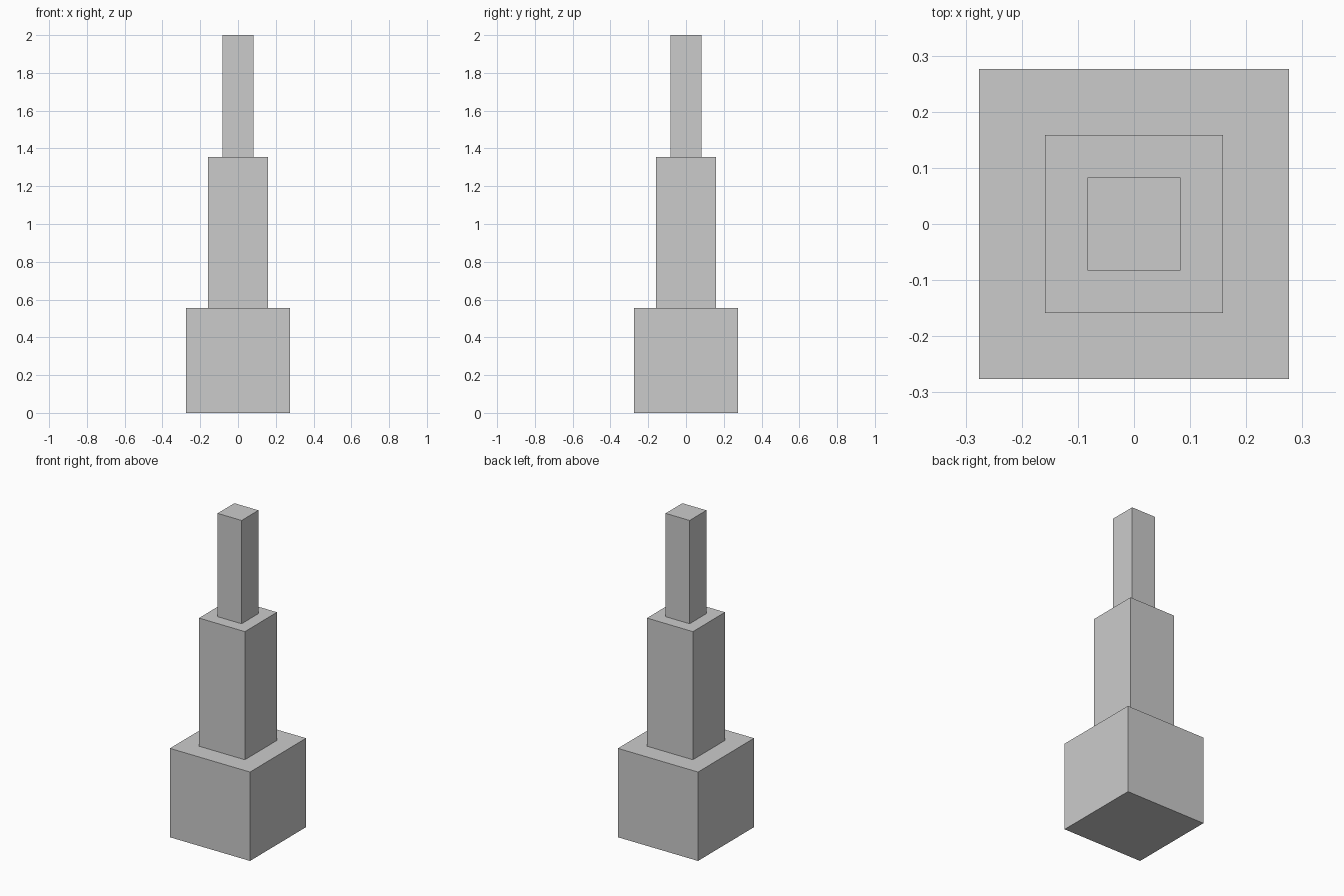
import bpy

if "Cube" in bpy.data.objects:
    bpy.data.objects.remove(bpy.data.objects["Cube"])


def block(name, width, z0, z1):
    """Square block spanning z0 to z1, centred on the vertical axis."""
    bpy.ops.mesh.primitive_cube_add(size=1, location=(0, 0, (z0 + z1) / 2))
    ob = bpy.context.object
    ob.name = name
    ob.scale = (width, width, z1 - z0)
    bpy.ops.object.transform_apply(location=False, rotation=False, scale=True)
    return ob


# Three stacked tiers, each narrower than the one below
for name, width, z0, z1 in (
    ("base_block", 0.553, 0.0, 0.555),
    ("middle_block", 0.317, 0.555, 1.355),
    ("top_block", 0.166, 1.355, 2.0),
):
    block(name, width, z0, z1)
